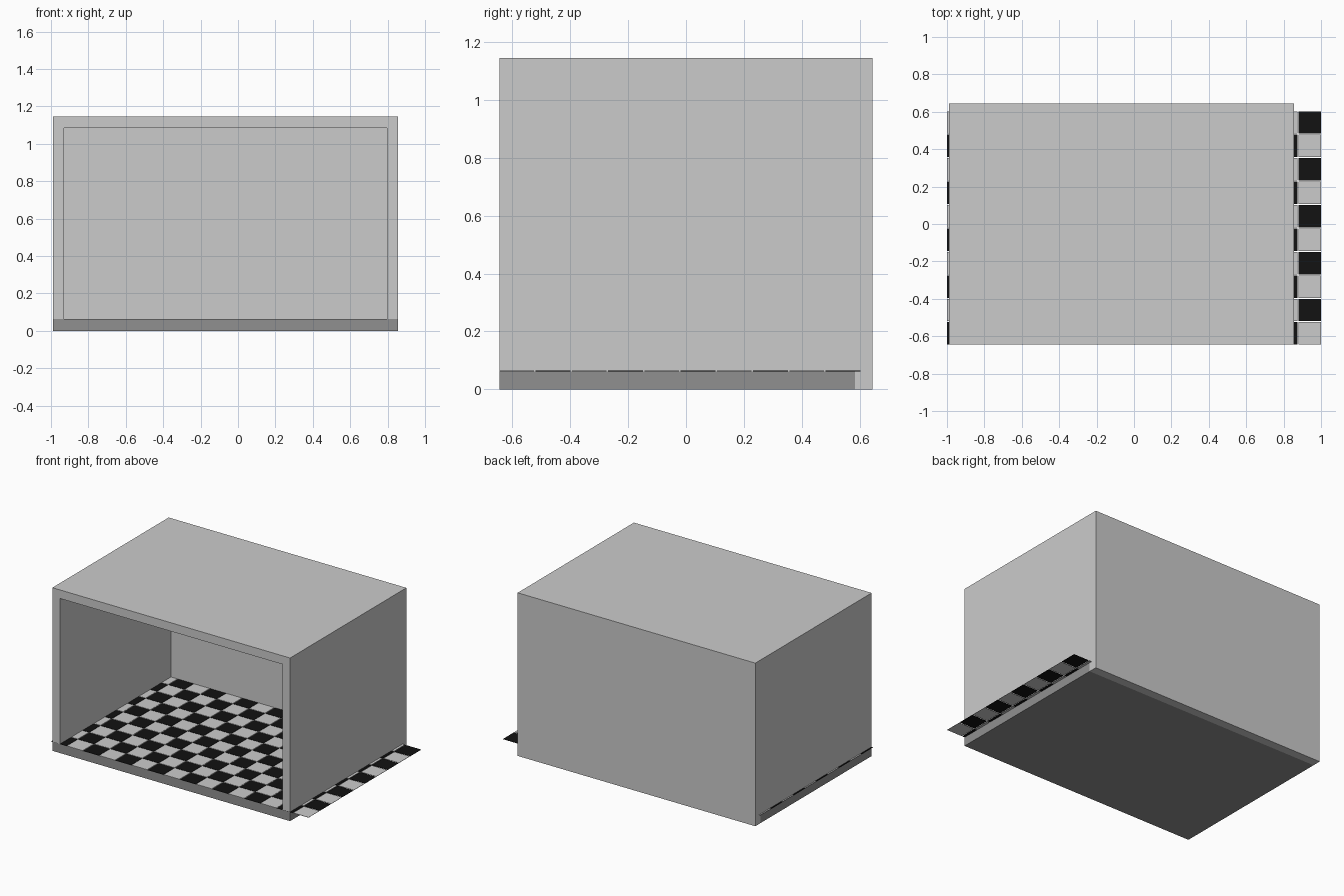
import bpy, bmesh

if "Cube" in bpy.data.objects:
    bpy.data.objects.remove(bpy.data.objects["Cube"])

X0, X1 = -0.99, 0.856      # outer width
Y0, Y1 = -0.645, 0.645     # outer depth
H, FLOOR, T = 1.145, 0.0625, 0.06
YB = Y1 - T                # inner face of back wall


def material(name, v):
    m = bpy.data.materials.new(name)
    m.diffuse_color = (v, v, v, 1)
    m.use_nodes = True
    m.node_tree.nodes["Principled BSDF"].inputs["Base Color"].default_value = m.diffuse_color
    return m


def finish(name, bm, mat=None):
    bmesh.ops.recalc_face_normals(bm, faces=bm.faces)
    me = bpy.data.meshes.new(name)
    bm.to_mesh(me)
    bm.free()
    ob = bpy.data.objects.new(name, me)
    bpy.context.collection.objects.link(ob)
    if mat:
        me.materials.append(mat)
    return ob


def add_box(bm, lo, hi):
    vs = bmesh.ops.create_cube(bm, size=1)["verts"]
    for v in vs:
        v.co = [(a + b) / 2 + c * (b - a) for a, b, c in zip(lo, hi, v.co)]


def box(name, lo, hi, mat=None):
    bm = bmesh.new()
    add_box(bm, lo, hi)
    return finish(name, bm, mat)


dark = material("dark_grey", 0.28)
black = material("black", 0.006)

# Side walls and ceiling: one arch profile pushed back to the rear wall
bm = bmesh.new()
arch = [(X0, FLOOR), (X0, H), (X1, H), (X1, FLOOR),
        (X1 - T, FLOOR), (X1 - T, H - T), (X0 + T, H - T), (X0 + T, FLOOR)]
face = bm.faces.new([bm.verts.new((x, Y0, z)) for x, z in arch])
ext = bmesh.ops.extrude_face_region(bm, geom=[face], use_keep_orig=True)
for v in ext["geom"]:
    if isinstance(v, bmesh.types.BMVert):
        v.co.y = YB
finish("walls_and_ceiling", bm)

# Rear wall, base slab and the thin panel on the rear wall
box("back_wall", (X0, YB, 0), (X1, Y1, H))
box("base_slab", (X0, Y0, 0), (X1, YB, FLOOR), dark)
box("wall_panel", (-0.32, YB - 0.005, 0.25), (0.605, YB, 0.56))

# Chequered floor tiles, running slightly past the side walls
PITCH, TILE, Z = 0.1253, 0.12, 0.0645
for parity, name, mat in ((0, "black_floor_tiles", black), (1, "grey_floor_tiles", None)):
    bm = bmesh.new()
    for i in range(16):
        for j in range(10):
            if (i + j) % 2 == parity:
                x, y = -1 + i * PITCH, Y0 + j * PITCH
                add_box(bm, (x, y, Z - 0.002), (x + TILE, y + TILE, Z))
    finish(name, bm, mat)
